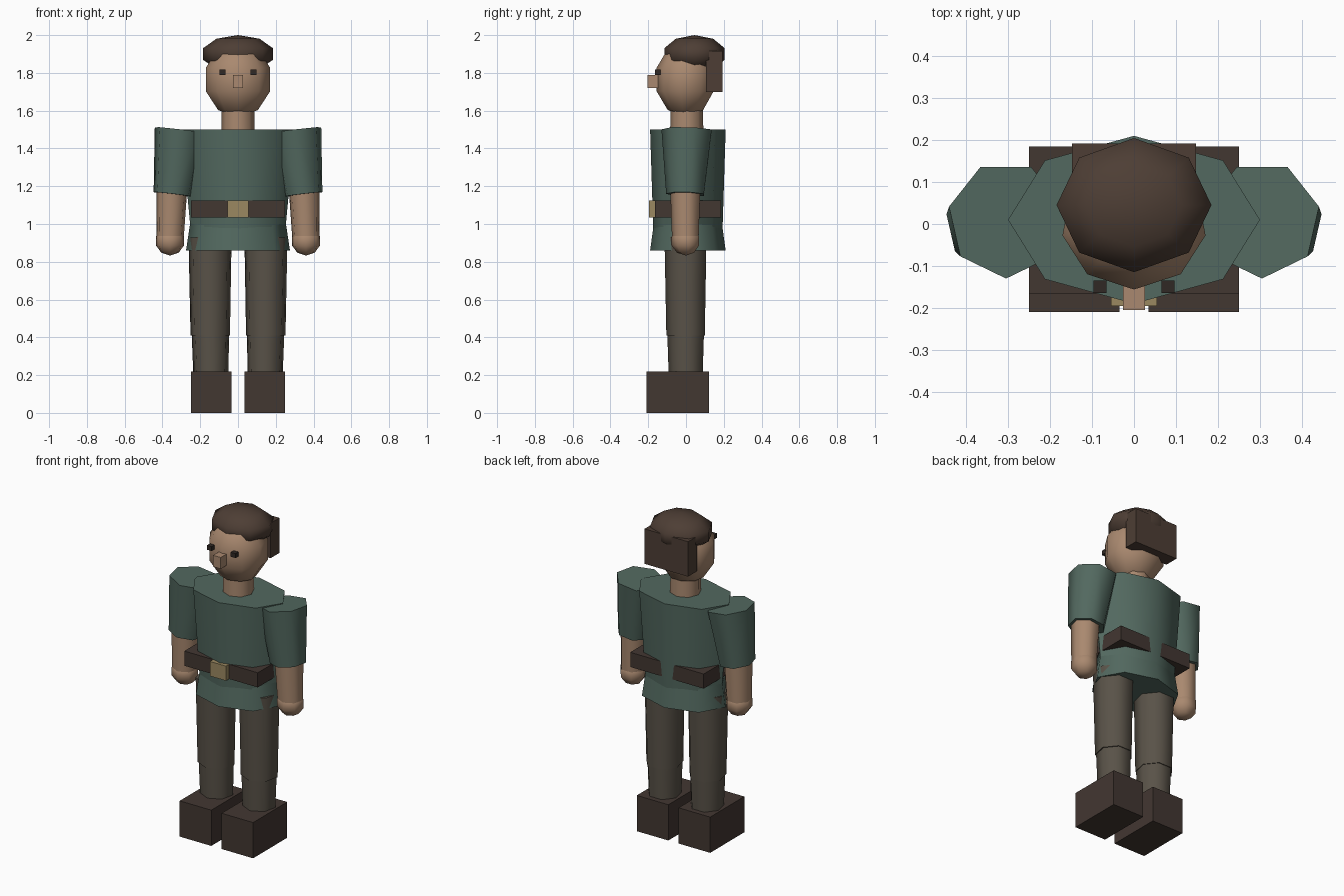
import bpy, bmesh, math
from mathutils import Vector

if "Cube" in bpy.data.objects:
    bpy.data.objects.remove(bpy.data.objects["Cube"])


def material(name, rgb):
    m = bpy.data.materials.new(name)
    m.diffuse_color = (*rgb, 1)
    m.use_nodes = True
    m.node_tree.nodes["Principled BSDF"].inputs["Base Color"].default_value = m.diffuse_color
    return m


SKIN = material("skin", (0.40, 0.25, 0.16))
HAIR = material("hair", (0.075, 0.048, 0.035))
SHIRT = material("shirt", (0.085, 0.14, 0.115))
CLOTH = material("trousers", (0.10, 0.085, 0.065))
LEATHER = material("leather", (0.055, 0.038, 0.031))
BRASS = material("brass", (0.33, 0.25, 0.12))
DARK = material("eye", (0.03, 0.022, 0.018))


def finish(name, bm, mat):
    bmesh.ops.remove_doubles(bm, verts=bm.verts, dist=1e-5)
    bmesh.ops.recalc_face_normals(bm, faces=bm.faces)
    mesh = bpy.data.meshes.new(name)
    bm.to_mesh(mesh)
    bm.free()
    mesh.materials.append(mat)
    ob = bpy.data.objects.new(name, mesh)
    bpy.context.collection.objects.link(ob)
    return ob


def loft(name, sides, rings, mat):
    """Skin rings of (centre, rx, ry), each square to the line from first to last."""
    bm = bmesh.new()
    axis = Vector(rings[-1][0]) - Vector(rings[0][0])
    rot = Vector((0, 0, math.copysign(1, axis.z))).rotation_difference(axis)
    loops = []
    for c, rx, ry in rings:
        angles = [2 * math.pi * i / sides for i in range(sides)]
        loops.append([bm.verts.new(Vector(c) + rot @ Vector(
            (rx * math.sin(a), -ry * math.cos(a), 0))) for a in angles])
    for lo, hi in zip(loops, loops[1:]):
        for i in range(sides):
            j = (i + 1) % sides
            bm.faces.new((lo[i], lo[j], hi[j], hi[i]))
    if rings[0][1] > 1e-4:
        bm.faces.new(loops[0])
    if rings[-1][1] > 1e-4:
        bm.faces.new(loops[-1])
    ob = finish(name, bm, mat)
    bpy.ops.object.select_all(action='DESELECT')
    ob.select_set(True)
    bpy.context.view_layer.objects.active = ob
    bpy.ops.object.shade_smooth_by_angle(angle=math.radians(60))
    return ob


def ball(name, sides, c, rx, ry, rz, mat):
    rings = []
    for lat in (-90, -54, -18, 18, 54, 90):
        k = math.cos(math.radians(lat))
        z = c[2] + rz * math.sin(math.radians(lat))
        rings.append(((c[0], c[1], z), rx * k, ry * k))
    return loft(name, sides, rings, mat)


def box(name, lo, hi, mat):
    bm = bmesh.new()
    bmesh.ops.create_cube(bm, size=1)
    for v in bm.verts:
        v.co = [(a + b) / 2 + t * (b - a) for a, b, t in zip(lo, hi, v.co)]
    return finish(name, bm, mat)


def mirrored(ob):
    ob.modifiers.new("mirror", 'MIRROR').use_mirror_merge = False


# tunic: torso and flared skirt
loft("torso", 8, [((0, .01, .96), .25, .183), ((0, .01, 1.5), .30, .20)], SHIRT)
loft("tunic_skirt", 8, [((0, .01, .86), .275, .20), ((0, .01, 1.06), .245, .172)], SHIRT)

# belt and buckle
box("belt", (-.25, -.165, 1.035), (.25, .185, 1.125), LEATHER)
box("buckle", (-.055, -.195, 1.035), (.055, -.15, 1.125), BRASS)

# arms
mirrored(loft("sleeve", 7, [((.305, .01, 1.497), .14, .14),
                            ((.345, 0, 1.157), .105, .105)], SHIRT))
mirrored(loft("forearm", 7, [((.348, 0, 1.25), .086, .086),
                             ((.36, 0, .92), .074, .074)], SKIN))
mirrored(ball("hand", 7, (.36, 0, .91), .08, .08, .077, SKIN))

# legs
mirrored(loft("thigh", 7, [((.148, .003, .93), .117, .117),
                           ((.147, .003, .41), .107, .107)], CLOTH))
mirrored(loft("shin", 7, [((.146, .003, .45), .103, .103),
                          ((.144, .003, .18), .094, .094)], CLOTH))
mirrored(box("boot", (.035, -.21, 0), (.25, .122, .22), LEATHER))

# neck and head
loft("neck", 8, [((0, .004, 1.45), .088, .088), ((0, .004, 1.66), .086, .086)], SKIN)
ball("head", 9, (0, 0, 1.765), .182, .164, .20, SKIN)
box("nose", (-.026, -.205, 1.72), (.026, -.135, 1.79), SKIN)
mirrored(box("eye", (.065, -.164, 1.79), (.097, -.135, 1.817), DARK))

# hair
ball("hair_cap", 8, (0, .045, 1.9), .194, .168, .10, HAIR)
box("hair_back", (-.148, .105, 1.70), (.148, .192, 1.915), HAIR)
